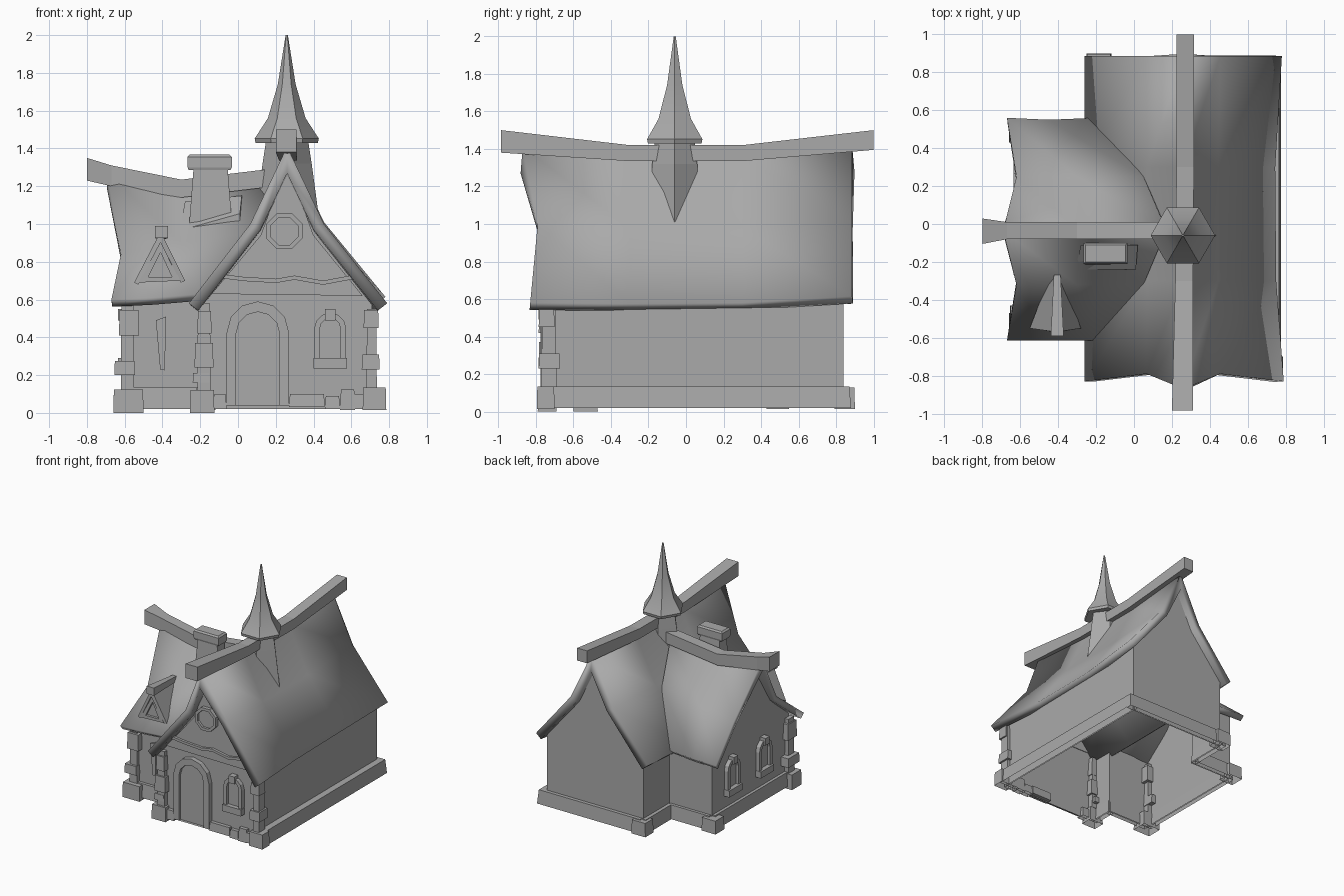
import bpy, bmesh, math

if "Cube" in bpy.data.objects:
    bpy.data.objects.remove(bpy.data.objects["Cube"])

stone_grey = bpy.data.materials.new("dark_grey")
stone_grey.diffuse_color = (.4, .4, .4, 1)
stone_grey.use_nodes = True
stone_grey.node_tree.nodes["Principled BSDF"].inputs["Base Color"].default_value = stone_grey.diffuse_color


def mesh(name, verts, faces, thick=0.0):
    me = bpy.data.meshes.new(name)
    me.from_pydata(verts, [], faces)
    me.materials.append(stone_grey)
    ob = bpy.data.objects.new(name, me)
    bpy.context.collection.objects.link(ob)
    if thick:
        m = ob.modifiers.new("thickness", 'SOLIDIFY')
        m.thickness, m.offset, m.use_even_offset = thick, -1, True
    else:
        bm = bmesh.new()
        bm.from_mesh(me)
        bmesh.ops.recalc_face_normals(bm, faces=bm.faces)
        bm.to_mesh(me)
        bm.free()
    return ob


def smooth(ob, angle):
    bpy.ops.object.select_all(action='DESELECT')
    ob.select_set(True)
    bpy.context.view_layer.objects.active = ob
    bpy.ops.object.shade_smooth_by_angle(angle=math.radians(angle))


def place(axis, u, v, t):
    return (u, t, v) if axis == 'y' else (t, u, v)


def prism(name, pts, axis, a, b):
    """Outline in the wall plane, extruded from a to b along the axis."""
    n = len(pts)
    vs = [place(axis, u, v, t) for t in (a, b) for u, v in pts]
    fs = [(i, (i + 1) % n, n + (i + 1) % n, n + i) for i in range(n)]
    return mesh(name, vs, fs + [tuple(range(n)), tuple(range(n, 2 * n))])


def ring(name, outer, inner, axis, a, b):
    """Frame between two outlines, extruded along the axis."""
    n = len(outer)
    vs = [place(axis, u, v, t) for t in (a, b) for o in (outer, inner) for u, v in o]
    fs = []
    for i in range(n):
        j = (i + 1) % n
        for p, q in ((0, n), (n, 3 * n), (3 * n, 2 * n), (2 * n, 0)):
            fs.append((p + i, p + j, q + j, q + i))
    return mesh(name, vs, fs)


def loft(name, rings, open_bottom=False):
    n = len(rings[0])
    vs = [p for r in rings for p in r]
    fs = [(k * n + i, k * n + (i + 1) % n, (k + 1) * n + (i + 1) % n, (k + 1) * n + i)
          for k in range(len(rings) - 1) for i in range(n)]
    fs.append(tuple(range(len(vs) - n, len(vs))))
    return mesh(name, vs, fs if open_bottom else fs + [tuple(range(n))])


def box(name, x0, x1, y0, y1, z0, z1, taper=0.0):
    def rect(z, t):
        return [(x0 + t, y0 + t, z), (x1 - t, y0 + t, z), (x1 - t, y1 - t, z), (x0 + t, y1 - t, z)]
    return loft(name, [rect(z0, 0), rect(z1, taper)], z0 < .03)


def sheet(name, rows, thick):
    n = len(rows[0])
    fs = [(i * n + j, i * n + j + 1, (i + 1) * n + j + 1, (i + 1) * n + j)
          for i in range(len(rows) - 1) for j in range(n - 1)]
    return mesh(name, [p for r in rows for p in r], fs, thick)


def beam(name, axis, stations):
    """Stations: position, centre, half width, bottom, top."""
    return loft(name, [[place(axis, c - w, lo, t), place(axis, c + w, lo, t),
                        place(axis, c + w, hi, t), place(axis, c - w, hi, t)]
                       for t, c, w, lo, hi in stations])


def arch(c, half, z0, z1, n=6):
    zs = z1 - half
    return [(c - half, z0)] + [(c - half * math.cos(math.pi * i / n), zs + half * math.sin(math.pi * i / n))
                               for i in range(n + 1)] + [(c + half, z0)]


# Main roof, sagging along its length
R = 0.26
smooth(sheet("main_roof", [
    [(-.26, -.83, .58), (.065, -.79, 1.0), (R, -.87, 1.41), (.455, -.79, 1.0), (.79, -.83, .58)],
    [(-.26, -.30, .575), (.07, -.30, .98), (R, -.30, 1.36), (.445, -.30, .98), (.75, -.30, .575)],
    [(-.26, .30, .58), (.07, .30, .98), (R, .30, 1.36), (.445, .30, .98), (.745, .30, .58)],
    [(-.26, .885, .615), (.065, .885, 1.01), (R, .885, 1.42), (.455, .885, 1.01), (.78, .885, .615)],
], .062), 35)
beam("main_ridge_beam", 'y', [(-.985, .255, .055, 1.38, 1.5), (-.3, .265, .047, 1.335, 1.42),
                              (.3, .27, .046, 1.335, 1.42), (1.0, .27, .046, 1.395, 1.5)])

# Wing roof, ending along the valleys of the main roof
W = -.035
smooth(sheet("wing_roof", [
    [(-.67, .56, .60), (-.62, .25, .84), (-.69, W, 1.27), (-.62, -.32, .84), (-.67, -.615, .60)],
    [(-.45, .55, .60), (-.30, .25, .90), (-.28, W, 1.17), (-.30, -.32, .90), (-.45, -.615, .61)],
    [(-.20, .56, .62), (.05, .25, .96), (.17, W, 1.22), (.05, -.32, .95), (-.20, -.615, .63)],
], .05), 35)
beam("wing_ridge_beam", 'x', [(-.80, -.038, .067, 1.23, 1.35), (-.67, W, .045, 1.2, 1.31),
                              (-.3, W, .045, 1.14, 1.235), (.2, W, .045, 1.2, 1.295)])

# Wall shells, open underneath
X0, X1, Y0, Y1 = -.19, .71, -.735, .84
WX, WY0, WY1 = -.585, -.53, .49
gable = [(X0, .02), (X1, .02), (X1, .6), (.41, .96), (R, 1.33), (.11, .96), (X0, .6)]
for name, y in (("front_wall", Y0), ("back_wall", Y1)):
    mesh(name, [(u, y, v) for u, v in gable], [tuple(range(7))])
mesh("wing_end_wall", [(WX, u, v) for u, v in
                       [(WY0, .02), (WY1, .02), (WY1, .62), (.22, .82), (W, 1.2), (-.29, .82), (WY0, .62)]],
     [tuple(range(7))])
for name, a, b in (("right_wall", (X1, Y0), (X1, Y1)), ("left_front_wall", (X0, Y0), (X0, WY0)),
                   ("left_back_wall", (X0, WY1), (X0, Y1)), ("wing_front_wall", (WX, WY0), (X0, WY0)),
                   ("wing_back_wall", (WX, WY1), (X0, WY1))):
    mesh(name, [(*a, .02), (*b, .02), (*b, .62), (*a, .62)], [(0, 1, 2, 3)])

# Plinth runs
for i, p in enumerate([(X1 - .01, .775, Y0, Y1 + .04), (X0, .77, Y1 - .01, .88),
                       (X0 - .04, X0 + .01, WY1, Y1 + .02), (X0 - .04, X0 + .01, Y0, WY0),
                       (WX, X0, WY1 - .01, WY1 + .035), (WX, X0, WY0 - .035, WY0 + .01),
                       (WX - .035, WX + .01, WY0, WY1)]):
    box("plinth_%d" % i, *p, .02, .135, .01)
for i, (a, b, z0, z1) in enumerate([(-.13, -.06, .02, .1), (.27, .46, .03, .1),
                                    (.46, .54, .02, .09), (.54, .62, .015, .125), (.6, .7, .02, .1)]):
    box("front_plinth_stone_%d" % i, a, b, Y0 - .035, Y0 + .03, z0, z1, .005)

# Corner stones: x range, y range, z range
stones = [
    # front right corner
    (.66, .785, -.795, -.70, .015, .135), (.68, .735, -.77, -.69, .13, .55), (.655, .75, -.785, -.67, .23, .31),
    (.665, .745, -.785, -.70, .45, .545),
    # front left corner of the hall
    (-.255, -.125, -.79, -.69, .0, .12), (-.215, -.145, -.77, -.69, .12, .58), (-.23, -.13, -.785, -.68, .24, .37),
    (-.24, -.15, -.775, -.66, .16, .21), (-.215, -.14, -.785, -.69, .42, .54),
    # front corner of the wing
    (-.66, -.5, -.6, -.47, .0, .125), (-.62, -.55, -.56, -.48, .12, .58), (-.655, -.545, -.58, -.43, .2, .275),
    (-.63, -.525, -.58, -.46, .41, .545),
    # rear corners
    (-.25, -.12, .79, .9, .015, .13), (-.66, -.53, .43, .55, .015, .125)]
for i, s in enumerate(stones):
    box("corner_stone_%d" % i, *s, .003)

# Front gable panel and wavy timber
prism("gable_panel", [(-.14, .63), (.66, .62), (.40, .94), (R, 1.32), (.12, .94)], 'y', -.755, -.73)
wave = [(-.09, .735), (.03, .72), (.2, .71), (.3, .727), (.45, .70), (.61, .73)]
prism("gable_timber", wave + [(u, v - .022) for u, v in reversed(wave)], 'y', -.775, -.75)

# Round gable window
octa = lambda r: [(.245 + r * math.cos((i + .5) * math.pi / 4), .962 + r * math.sin((i + .5) * math.pi / 4))
                  for i in range(8)]
ring("round_window_frame", octa(.103), octa(.078), 'y', -.785, -.75)
prism("round_window_pane", octa(.08), 'y', -.765, -.75)

# Arched door
ring("door_frame", arch(.105, .165, .04, .59), arch(.105, .115, .04, .535), 'y', Y0 - .04, Y0)
prism("door_leaf", arch(.105, .116, .04, .536), 'y', Y0 - .015, Y0)


# Arched windows with keystone and sill
def window(name, c, axis, t):
    ring(name + "_frame", arch(c, .085, .26, .53), arch(c, .055, .28, .50), axis, t - .035, t)
    prism(name + "_pane", arch(c, .056, .27, .50), axis, t - .012, t)
    for part, a, z0, z1 in (("_keystone", .027, .49, .55), ("_sill", .088, .235, .29)):
        prism(name + part, [(c - a, z0), (c + a, z0), (c + a, z1), (c - a, z1)], axis, t - .05, t)


window("front_window", .488, 'y', Y0)
window("wing_window_back", .24, 'x', WX)
window("wing_window_front", -.18, 'x', WX)
prism("narrow_window", [(-.435, .49), (-.38, .51), (-.388, .225), (-.412, .23)], 'y', WY0 - .02, WY0)

# Chimney on the wing roof
F = [(-.31, -.24, .945), (.01, -.24, 1.035), (.02, -.11, 1.13), (-.28, -.11, 1.10)]
loft("chimney_flashing", [[(x, y, z - .06) for x, y, z in F], [(x, y, z + .02) for x, y, z in F]])
loft("chimney_stack", [[(a, y0, z), (b, y0, z), (b, y1, z), (a, y1, z)] for a, b, y0, y1, z in
                       ((-.26, -.03, -.215, -.09, .98), (-.235, -.055, -.2, -.11, 1.3))])
loft("chimney_cap", [[(-.15 - h, -.155 - w, z), (-.15 + h, -.155 - w, z), (-.15 + h, -.155 + w, z),
                      (-.15 - h, -.155 + w, z)] for h, w, z in
                     ((.11, .05, 1.285), (.117, .055, 1.3), (.117, .055, 1.355), (.105, .045, 1.368))])

# Small triangular dormer
sheet("dormer_roof", [[(-.55, -.55, .69), (-.41, -.57, .96), (-.28, -.55, .70)],
                      [(-.45, -.29, .86), (-.41, -.27, .96), (-.37, -.29, .86)]], .025)
prism("dormer_face", [(-.53, .69), (-.30, .70), (-.41, .93)], 'y', -.535, -.5)
ring("dormer_trim", [(-.525, .69), (-.305, .70), (-.41, .92)], [(-.475, .72), (-.35, .72), (-.41, .85)],
     'y', -.555, -.53)
beam("dormer_ridge_beam", 'y', [(-.59, -.405, .034, .925, .99), (-.27, -.405, .018, .92, .965)])

# Turret body straddling the ridge, with a flared six-sided spire
C, D = .25, -.06
loft("turret_body", [[(C + .01 + r * x, D + w * y, z) for x, y in
                      ((1, 0), (.3, 1), (-.3, 1), (-1, 0), (-.3, -1), (.3, -1))]
                     for r, w, z in ((.172, .12, 1.01), (.13, .12, 1.32), (.11, .105, 1.45))])
smooth(loft("spire", [[(C + .008 + r * math.cos(i * math.pi / 3), D + r * math.sin(i * math.pi / 3), z)
                       for i in range(6)] for r, z in ((.12, 1.435), (.165, 1.43), (.17, 1.452),
                                                       (.1, 1.56), (.047, 1.74), (.006, 2.0))]), 35)
